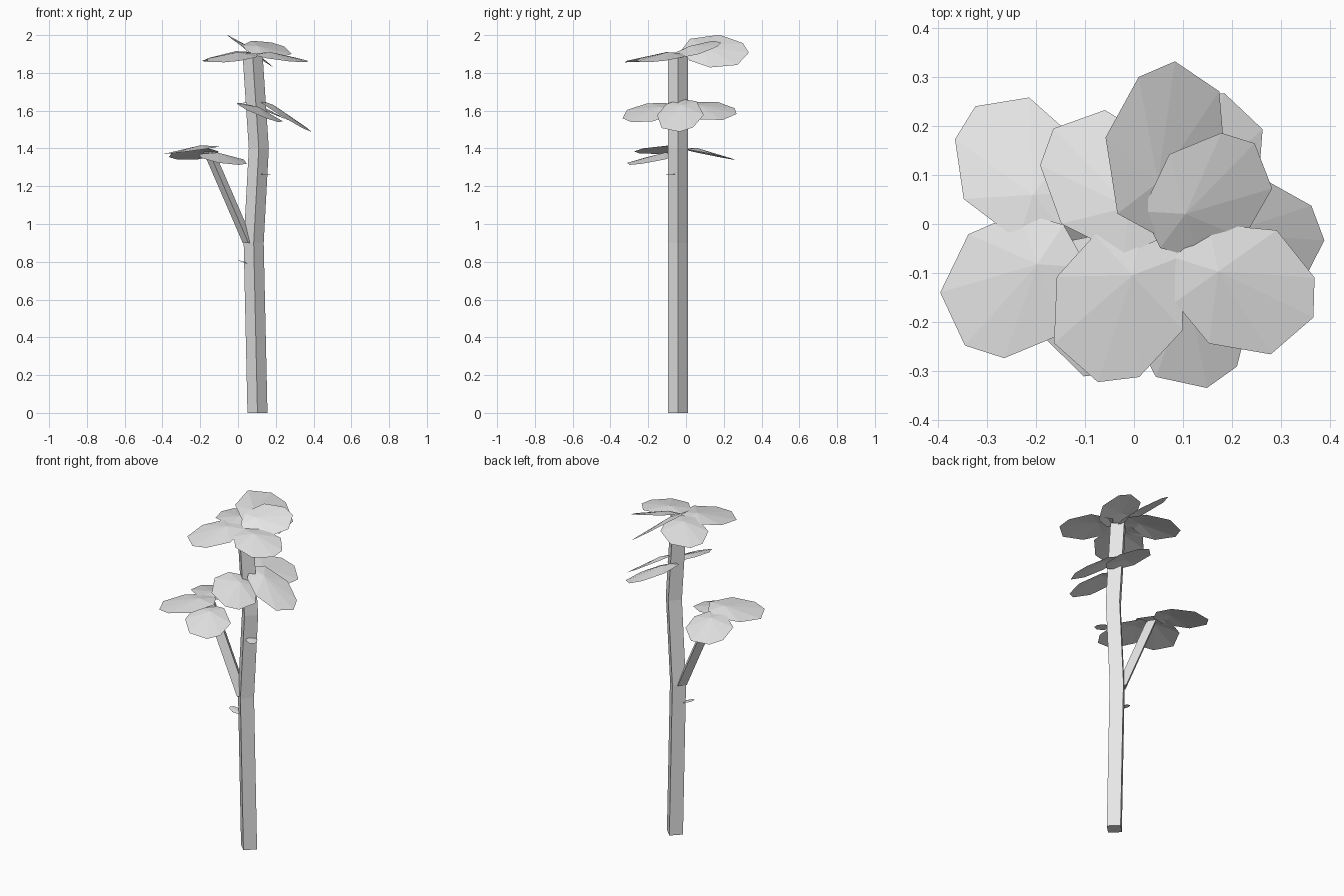
import bpy
import math

if "Cube" in bpy.data.objects:
    bpy.data.objects.remove(bpy.data.objects["Cube"])

# One plain grey for the whole plant
grey = bpy.data.materials.new("pale_grey")
grey.diffuse_color = (0.8, 0.8, 0.8, 1)
grey.use_nodes = True
grey.node_tree.nodes["Principled BSDF"].inputs["Base Color"].default_value = grey.diffuse_color


def make(name, verts, faces):
    mesh = bpy.data.meshes.new(name)
    mesh.from_pydata(verts, [], faces)
    mesh.materials.append(grey)
    obj = bpy.data.objects.new(name, mesh)
    bpy.context.collection.objects.link(obj)
    return obj


def stem(name, path, rx, ry):
    """Four-sided diamond section lofted along (x, z) points."""
    y = -0.043
    verts, faces = [], []
    for x, z in path:
        verts += [(x + rx, y, z), (x, y + ry, z), (x - rx, y, z), (x, y - ry, z)]
    for r in range(len(path) - 1):
        for i in range(4):
            j = (i + 1) % 4
            faces.append((r * 4 + i, r * 4 + j, r * 4 + 4 + j, r * 4 + 4 + i))
    n = len(verts)
    faces += [(3, 2, 1, 0), (n - 4, n - 3, n - 2, n - 1)]
    return make(name, verts, faces)


RIM = (10, 44, 92, 148, 190, 228, 270, 320)  # uneven rim angles


def leaf(name, centre, heading, length, width, sx, sy, dome=0.02):
    """Faceted fan: tilted rim with the peak set back towards the stem."""
    cx, cy, cz = centre
    h = math.radians(heading)

    def point(u, v, lift):
        dx = u * math.cos(h) - v * math.sin(h)
        dy = u * math.sin(h) + v * math.cos(h)
        return (cx + dx, cy + dy, cz + sx * dx + sy * dy + lift)

    verts = [point(length * math.cos(math.radians(a)),
                   width * math.sin(math.radians(a)), 0) for a in RIM]
    verts.append(point(-0.4 * length, 0, dome))
    n = len(RIM)
    return make(name, verts, [(i, (i + 1) % n, n) for i in range(n)])


# Trunk and side branch
stem("trunk", [(0.103, 0), (0.083, 0.9), (0.11, 1.4), (0.077, 1.9)], 0.053, 0.053)
stem("branch", [(0.055, 0.9), (-0.155, 1.385)], 0.03, 0.045)

# Leaves of the branch
leaf("branch_leaf_back", (-0.235, 0.115, 1.37), 117, 0.155, 0.13, 0.03, -0.2)
leaf("branch_leaf_left", (-0.245, -0.125, 1.39), 222, 0.16, 0.14, 0.13, 0.02)
leaf("branch_leaf_front", (-0.08, -0.17, 1.345), -65, 0.155, 0.125, -0.12, 0.17)

# Leaves of the middle tier
leaf("middle_leaf_right", (0.245, -0.03, 1.575), -10, 0.145, 0.125, -0.6, 0.1)
leaf("middle_leaf_front", (0.115, -0.195, 1.59), -85, 0.145, 0.125, -0.4, 0.12)
leaf("middle_leaf_back", (0.14, 0.12, 1.6), 65, 0.155, 0.125, -0.4, 0.0)

# Leaves of the crown
leaf("crown_leaf_left", (-0.05, 0.085, 1.885), 128, 0.16, 0.13, 0.13, -0.1)
leaf("crown_leaf_front", (-0.03, -0.165, 1.88), 246, 0.165, 0.14, 0.08, 0.13)
leaf("crown_leaf_right", (0.225, -0.13, 1.88), -32, 0.155, 0.135, -0.12, 0.1)
leaf("crown_leaf_back", (0.065, 0.155, 1.915), 77, 0.18, 0.125, -0.7, 0.03)
leaf("crown_leaf_top", (0.15, 0.058, 1.925), 40, 0.145, 0.115, -0.22, 0.33)

# Tiny leaves on the trunk
leaf("small_leaf_low", (0.022, -0.055, 0.8), 180, 0.035, 0.03, -0.35, 0, 0.004)
leaf("small_leaf_high", (0.15, -0.085, 1.262), -45, 0.045, 0.032, 0, 0, 0.004)
